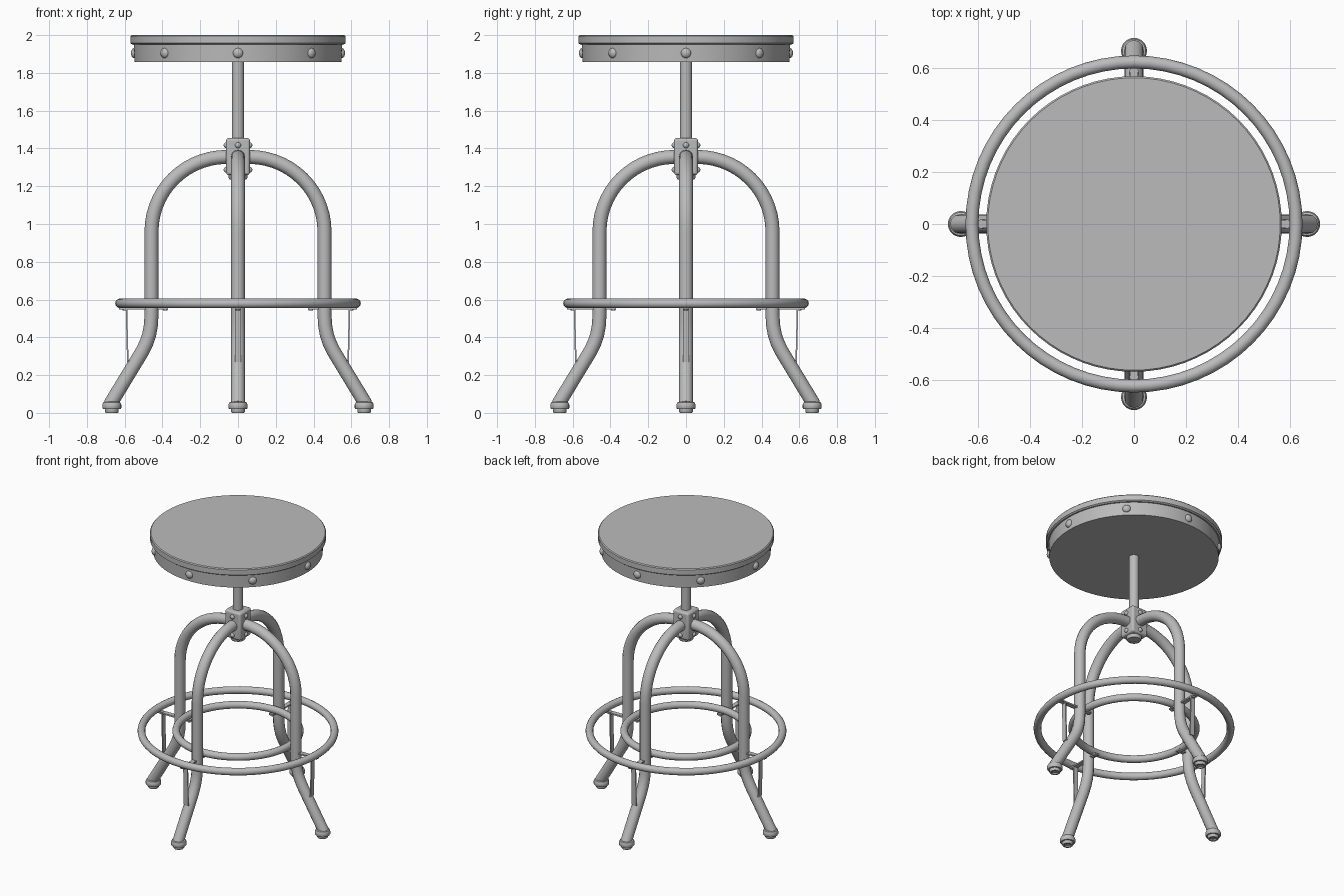
import bpy
import bmesh
from math import sin, cos, pi, radians
from mathutils import Matrix, Vector

if "Cube" in bpy.data.objects:
    bpy.data.objects.remove(bpy.data.objects["Cube"])

metal = bpy.data.materials.new("grey metal")
metal.use_nodes = True
grey = (0.5, 0.5, 0.5, 1)
metal.diffuse_color = grey
metal.node_tree.nodes["Principled BSDF"].inputs["Base Color"].default_value = grey


def finish(obj, name, angle=35):
    obj.name = name
    obj.data.materials.clear()
    obj.data.materials.append(metal)
    bpy.ops.object.select_all(action="DESELECT")
    obj.select_set(True)
    bpy.context.view_layer.objects.active = obj
    bpy.ops.object.shade_smooth_by_angle(angle=radians(angle))
    return obj


def lathe(name, profile, segments=32, matrix=Matrix()):
    """Spin (radius, height) points around z; radius 0 closes an end."""
    bm = bmesh.new()
    verts = [bm.verts.new((r, 0, z)) for r, z in profile]
    edges = [bm.edges.new(pair) for pair in zip(verts, verts[1:])]
    bmesh.ops.spin(bm, geom=verts + edges, cent=(0, 0, 0), axis=(0, 0, 1),
                   angle=2 * pi, steps=segments)
    bmesh.ops.remove_doubles(bm, verts=bm.verts, dist=0.0001)
    bmesh.ops.recalc_face_normals(bm, faces=bm.faces)
    bm.transform(matrix)
    mesh = bpy.data.meshes.new(name)
    bm.to_mesh(mesh)
    bm.free()
    obj = bpy.data.objects.new(name, mesh)
    bpy.context.collection.objects.link(obj)
    return finish(obj, name)


def tube(name, points, radius, turn):
    """Round bar along a path in the xz plane, turned about z."""
    curve = bpy.data.curves.new(name, "CURVE")
    curve.dimensions = "3D"
    curve.bevel_depth = radius
    curve.bevel_resolution = 4
    curve.use_fill_caps = True
    spline = curve.splines.new("POLY")
    spline.points.add(len(points) - 1)
    for point, (x, z) in zip(spline.points, points):
        point.co = (x, 0, z, 1)
    obj = bpy.data.objects.new(name, curve)
    bpy.context.collection.objects.link(obj)
    bpy.ops.object.select_all(action="DESELECT")
    obj.select_set(True)
    bpy.context.view_layer.objects.active = obj
    bpy.ops.object.convert(target="MESH")
    obj = bpy.context.object
    obj.data.transform(turn)
    return finish(obj, name)


def box(name, centre, size, matrix=Matrix(), bevel=0.0):
    bpy.ops.mesh.primitive_cube_add(size=1)
    obj = bpy.context.object
    obj.data.transform(matrix @ Matrix.Translation(centre) @ Matrix.Diagonal((*size, 1)))
    if bevel:
        mod = obj.modifiers.new("rounded edges", "BEVEL")
        mod.width, mod.segments = bevel, 3
    return finish(obj, name)


def ring(name, radius, thickness, z):
    bpy.ops.mesh.primitive_torus_add(major_radius=radius, minor_radius=thickness,
                                     major_segments=64, minor_segments=14,
                                     location=(0, 0, z))
    return finish(bpy.context.object, name)


def rivet(name, radius, depth, place, turn):
    """Domed head facing outward along the turned x axis."""
    dome = [(radius * cos(a), depth * sin(a)) for a in (i * pi / 8 for i in range(4))]
    outward = turn @ Matrix.Translation(place) @ Matrix.Rotation(pi / 2, 4, "Y")
    lathe(name, [(radius, -0.01)] + dome + [(0, depth)], 14, outward)


# Seat: top plate and riveted band
lathe("seat_top", [(0, 1.95), (0.56, 1.95), (0.57, 1.957), (0.57, 1.994),
                   (0.564, 2.0), (0, 2.0)], 72)
lathe("seat_band", [(0, 1.858), (0.548, 1.858), (0.552, 1.951), (0, 1.951)], 72)
for i in range(8):
    rivet("seat_rivet", 0.027, 0.018, (0.549, 0, 1.905), Matrix.Rotation(i * pi / 4, 4, "Z"))

# Post and hub
lathe("post", [(0, 1.24), (0.032, 1.24), (0.032, 1.865), (0, 1.865)], 24)
box("hub", (0, 0, 1.357), (0.126, 0.126, 0.196), bevel=0.014)
lathe("hub_collar", [(0.03, 1.27), (0.05, 1.27), (0.05, 1.245), (0.044, 1.236),
                     (0.03, 1.236), (0.03, 1.25), (0, 1.25)], 24)

# Foot rings
ring("outer_foot_ring", 0.625, 0.025, 0.58)
ring("inner_foot_ring", 0.4, 0.025, 0.58)

# Leg centre line: quarter arch, straight shank, splayed foot
arch = [(0.06 + 0.398 * sin(a), 0.96 + 0.395 * cos(a))
        for a in (i * pi / 28 for i in range(15))]
lower = [(0.458, 0.52), (0.461, 0.465), (0.47, 0.415), (0.485, 0.37),
         (0.507, 0.325), (0.668, 0.06), (0.676, 0.045)]
leg_path = [(0.02, 1.355)] + arch + lower

for i in range(4):
    turn = Matrix.Rotation(i * pi / 2, 4, "Z")
    tube("leg", leg_path, 0.037, turn)

    # Foot cap and floor pad
    at_foot = turn @ Matrix.Translation((0.668, 0, 0))
    lathe("foot_cap", [(0, 0.02), (0.046, 0.02), (0.05, 0.026), (0.05, 0.045),
                       (0.045, 0.056), (0.036, 0.06), (0, 0.06)], 24, at_foot)
    lathe("floor_pad", [(0, 0.008), (0.018, 0.008), (0.022, 0), (0.032, 0),
                        (0.036, 0.006), (0.036, 0.022), (0, 0.022)], 24, at_foot)

    # Ring bracket: flat arm under both rings and a strut down to the leg
    box("bracket_arm", (0.5, 0, 0.553), (0.26, 0.032, 0.01), turn)
    lean = Matrix.Translation((0.587, 0, 0.415)) @ Matrix.Rotation(0.025, 4, "Y")
    box("bracket_strut", (0, 0, 0), (0.008, 0.034, 0.285), turn @ lean)
    box("bracket_tab", (0.565, 0, 0.274), (0.044, 0.034, 0.008), turn)
    for x in (0.385, 0.6):
        lathe("bracket_bolt", [(0, 0.542), (0.012, 0.542), (0.014, 0.56), (0, 0.56)], 10,
              turn @ Matrix.Translation((x, 0, 0)))

    # Hub bolts above and below the leg
    for z in (1.417, 1.287):
        rivet("hub_bolt", 0.016, 0.014, (0.062, 0, z), turn)
